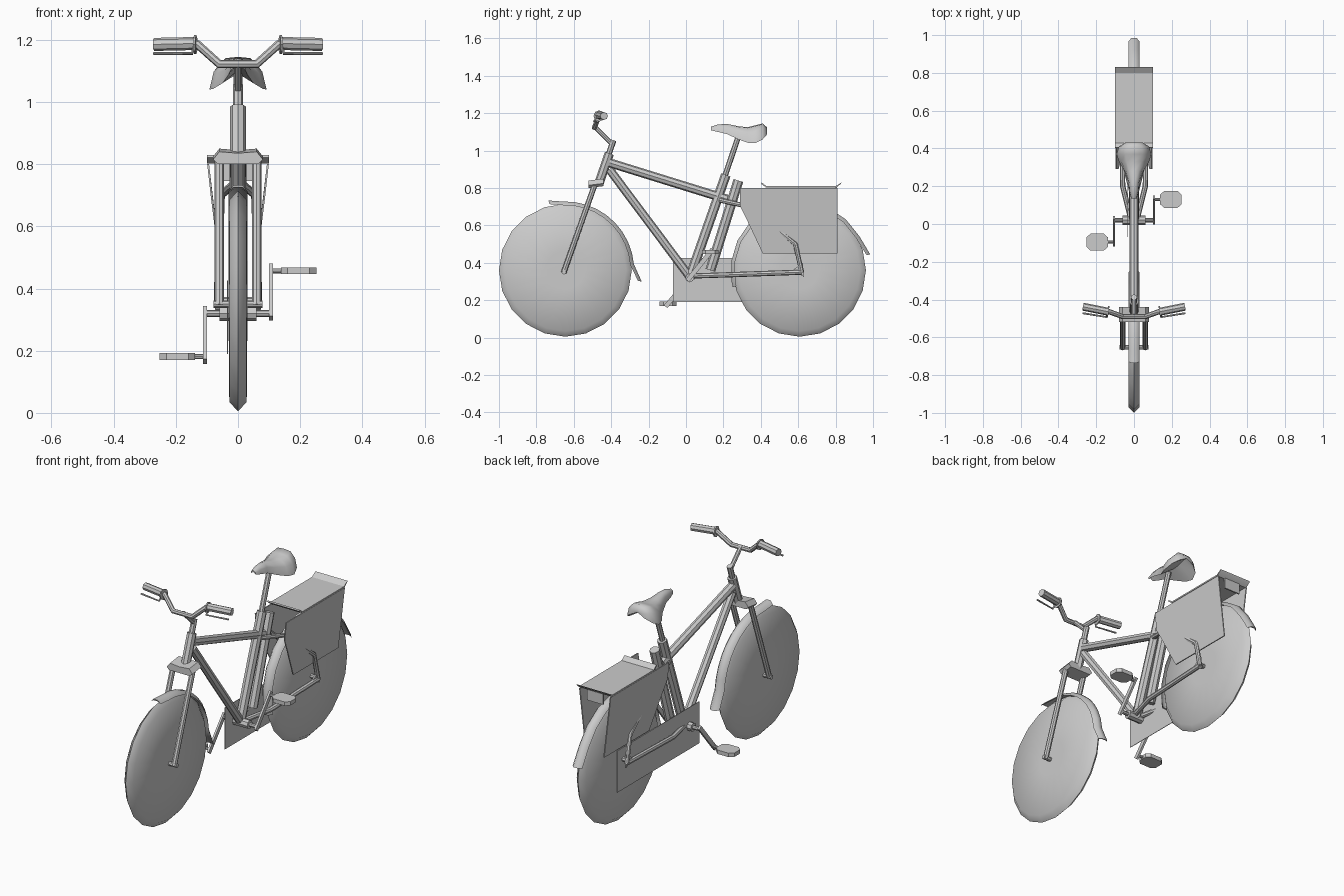
import bpy, bmesh, math
from mathutils import Vector

if "Cube" in bpy.data.objects:
    bpy.data.objects.remove(bpy.data.objects["Cube"])

grey = bpy.data.materials.new("plain_grey")
grey.use_nodes = True
COLOUR = (0.6, 0.6, 0.6, 1)
grey.diffuse_color = COLOUR
grey.node_tree.nodes["Principled BSDF"].inputs["Base Color"].default_value = COLOUR


def finish(ob, smooth=40):
    bpy.ops.object.select_all(action='DESELECT')
    ob.select_set(True)
    bpy.context.view_layer.objects.active = ob
    if ob.type == 'CURVE':
        bpy.ops.object.convert(target='MESH')
        ob = bpy.context.object
    ob.data.materials.clear()
    ob.data.materials.append(grey)
    bpy.ops.object.shade_smooth_by_angle(angle=math.radians(smooth))
    return ob


def make(name, bm, smooth=40):
    bmesh.ops.recalc_face_normals(bm, faces=bm.faces)
    me = bpy.data.meshes.new(name)
    bm.to_mesh(me)
    bm.free()
    ob = bpy.data.objects.new(name, me)
    bpy.context.collection.objects.link(ob)
    return finish(ob, smooth)


def tube(name, pts, r):
    cu = bpy.data.curves.new(name, 'CURVE')
    cu.dimensions = '3D'
    cu.bevel_depth = r
    cu.bevel_resolution = 2
    cu.use_fill_caps = True
    sp = cu.splines.new('POLY')
    sp.points.add(len(pts) - 1)
    for p, co in zip(sp.points, pts):
        p.co = (*co, 1)
    ob = bpy.data.objects.new(name, cu)
    bpy.context.collection.objects.link(ob)
    return finish(ob)


def prism(name, pts, offset):
    """Closed outline extruded by an offset vector."""
    bm = bmesh.new()
    f = bm.faces.new([bm.verts.new(p) for p in pts])
    ext = bmesh.ops.extrude_face_region(bm, geom=[f])
    vs = [v for v in ext["geom"] if isinstance(v, bmesh.types.BMVert)]
    bmesh.ops.translate(bm, verts=vs, vec=offset)
    return make(name, bm, 30)


def loft(name, rings):
    bm = bmesh.new()
    loops = [[bm.verts.new(p) for p in ring] for ring in rings]
    n = len(loops[0])
    for a, b in zip(loops, loops[1:]):
        for i in range(n):
            j = (i + 1) % n
            bm.faces.new((a[i], a[j], b[j], b[i]))
    bm.faces.new(loops[0])
    bm.faces.new(loops[-1])
    return make(name, bm, 60)


def mir(pts, s):
    return [(x * s, y, z) for x, y, z in pts]


# Wheels: solid discs with a pointed tread
def wheel(name, y):
    prof = [(-0.03, 0.1), (-0.028, 0.325), (0, 0.355), (0.028, 0.325), (0.03, 0.1)]
    rings = []
    for x, r in prof:
        rings.append([(x, y + r * math.cos(a), 0.36 + r * math.sin(a))
                      for a in (math.tau * i / 20 for i in range(20))])
    return loft(name, rings)


FRONT_Y, REAR_Y = -0.645, 0.607
wheel("front_wheel", FRONT_Y)
wheel("rear_wheel", REAR_Y)


# Mudguards: gabled strips following the wheel, with straight tips
def mudguard(name, y, start, end, tips):
    path = [tips[0]]
    for i in range(10):
        a = math.radians(start + (end - start) * i / 9)
        path.append((y + 0.368 * math.cos(a), 0.36 + 0.368 * math.sin(a)))
    path.append(tips[1])
    rings = []
    for py, pz in path:
        d = Vector((0, py - y, pz - 0.36)).normalized()
        c = Vector((0, py, pz))
        sec = [(-0.03, -0.02), (-0.014, 0), (0.014, 0), (0.03, -0.02),
               (0.014, -0.008), (-0.014, -0.008)]
        rings.append([c + Vector((x, 0, 0)) + d * h for x, h in sec])
    loft(name, rings)


mudguard("front_mudguard", FRONT_Y, 92, 5, ((-0.735, 0.733), (-0.237, 0.3)))
mudguard("rear_mudguard", REAR_Y, 190, 30, ((0.25, 0.27), (0.985, 0.445)))

# Frame
tube("top_tube", [(0, -0.41, 0.935), (0, 0.22, 0.74)], 0.024)
tube("down_tube", [(0, -0.41, 0.9), (0, 0.02, 0.325)], 0.023)
tube("head_tube", [(0, -0.467, 0.82), (0, -0.41, 0.985)], 0.025)
tube("seat_tube", [(0, 0.02, 0.32), (0, 0.213, 0.87)], 0.026)
tube("battery", [(0, 0.13, 0.36), (0, 0.28, 0.84)], 0.027)
tube("seat_post", [(0, 0.2, 0.84), (0, 0.285, 1.09)], 0.015)
tube("bottom_bracket", [(-0.06, 0.02, 0.32), (0.06, 0.02, 0.32)], 0.024)
tube("front_axle", [(-0.078, -0.652, 0.35), (0.078, -0.652, 0.35)], 0.012)
tube("rear_axle", [(-0.07, 0.61, 0.36), (0.07, 0.61, 0.36)], 0.012)

# Fork crown and steering stem
prism("fork_crown", [(-0.08, -0.52, 0.815), (-0.06, -0.52, 0.84), (0, -0.52, 0.835), (0.06, -0.52, 0.84),
                     (0.08, -0.52, 0.815), (0.065, -0.52, 0.8), (-0.065, -0.52, 0.8)], (0, 0.08, 0.01))
tube("steerer", [(0, -0.42, 0.96), (0, -0.388, 1.055)], 0.016)
tube("stem", [(0, -0.395, 1.035), (0, -0.485, 1.125)], 0.012)
tube("handlebar", [(-0.15, -0.463, 1.188), (-0.13, -0.465, 1.185), (-0.06, -0.49, 1.122),
                   (0.06, -0.49, 1.122), (0.13, -0.465, 1.185), (0.15, -0.463, 1.188)], 0.014)

for s, side in ((1, "left"), (-1, "right")):
    tube(side + "_fork_leg", mir([(0.06, -0.655, 0.345), (0.06, -0.487, 0.82)], s), 0.015)
    tube(side + "_chain_stay", mir([(0.02, 0.04, 0.33), (0.06, 0.2, 0.335), (0.065, 0.62, 0.35)], s), 0.014)
    tube(side + "_seat_stay", mir([(0.015, 0.18, 0.735), (0.055, 0.34, 0.7),
                                   (0.062, 0.585, 0.5), (0.065, 0.62, 0.345)], s), 0.013)
    prism(side + "_dropout", mir([(0.06, 0.57, 0.36), (0.06, 0.63, 0.325), (0.06, 0.625, 0.4)], s),
          (0.008 * s, 0, 0))
    # Grips and brake levers
    tube(side + "_grip", mir([(0.138, -0.464, 1.188), (0.27, -0.438, 1.185)], s), 0.021)
    tube(side + "_grip_flange", mir([(0.134, -0.465, 1.185), (0.141, -0.464, 1.185)], s), 0.03)
    tube(side + "_brake_lever", mir([(0.14, -0.475, 1.18), (0.148, -0.492, 1.156),
                                     (0.272, -0.472, 1.156)], s), 0.005)
    # Sloping pannier panels
    prism(side + "_pannier", mir([(0.093, 0.29, 0.8), (0.093, 0.81, 0.8), (0.052, 0.81, 0.45),
                                  (0.052, 0.41, 0.45), (0.072, 0.33, 0.62), (0.082, 0.29, 0.7)], s),
          (0.006 * s, 0, 0))
    # Cranks and octagonal pedals
    py, pz = (0.13, 0.457) if s > 0 else (-0.096, 0.181)
    d = Vector((0, py - 0.02, pz - 0.32)).normalized()
    n = Vector((0, -d.z, d.y)) * 0.012
    a, b = Vector((0.1 * s, 0.02, 0.32)) - d * 0.02, Vector((0.1 * s, py, pz)) + d * 0.02
    prism(side + "_crank", [a - n, a + n, b + n, b - n], (0.012 * s, 0, 0))
    tube(side + "_crank_axle", [(0, 0.02, 0.32), (0.112 * s, 0.02, 0.32)], 0.011)
    tube(side + "_pedal_axle", [(0.1 * s, py, pz), (0.16 * s, py, pz)], 0.008)
    octo = [(sx * hx, sy * hy) for sx, sy, hx, hy in
            ((1, 1, 0.035, 0.045), (1, 1, 0.057, 0.025), (1, -1, 0.057, 0.025), (1, -1, 0.035, 0.045),
             (-1, -1, 0.035, 0.045), (-1, -1, 0.057, 0.025), (-1, 1, 0.057, 0.025), (-1, 1, 0.035, 0.045))]
    prism(side + "_pedal", [(0.195 * s + x, py + y, pz - 0.011) for x, y in octo], (0, 0, 0.022))

# Luggage rack with curled ends and a small rear lamp plate
prism("rack_top", [(-0.1, 0.405, 0.83), (-0.1, 0.43, 0.81), (-0.1, 0.8, 0.81), (-0.1, 0.832, 0.83),
                   (-0.1, 0.828, 0.822), (-0.1, 0.803, 0.802), (-0.1, 0.428, 0.802),
                   (-0.1, 0.402, 0.822)], (0.2, 0, 0))
prism("rear_lamp_plate", [(-0.05, 0.8, 0.745), (0.05, 0.8, 0.745), (0.05, 0.8, 0.805),
                          (-0.05, 0.8, 0.805)], (0, 0.008, 0))

# Chain guard on the right
prism("chain_guard", [(-0.032, -0.07, 0.19), (-0.032, 0.66, 0.19), (-0.032, 0.66, 0.425),
                      (-0.032, -0.07, 0.425)], (-0.003, 0, 0))

# Saddle: sections from nose to tail, hollow below
rings = []
for y, w, top, low in ((0.135, 0.015, 1.128, 1.108), (0.17, 0.025, 1.14, 1.1), (0.22, 0.03, 1.142, 1.088),
                       (0.28, 0.05, 1.13, 1.06), (0.33, 0.08, 1.125, 1.042), (0.37, 0.092, 1.135, 1.04),
                       (0.41, 0.08, 1.145, 1.06), (0.432, 0.045, 1.125, 1.085)):
    mid = low + 0.6 * (top - low)
    rings.append([(-w, y, low), (-0.85 * w, y, mid), (-0.5 * w, y, top - 0.004), (0, y, top),
                  (0.5 * w, y, top - 0.004), (0.85 * w, y, mid), (w, y, low), (0, y, mid)])
loft("saddle", rings)
